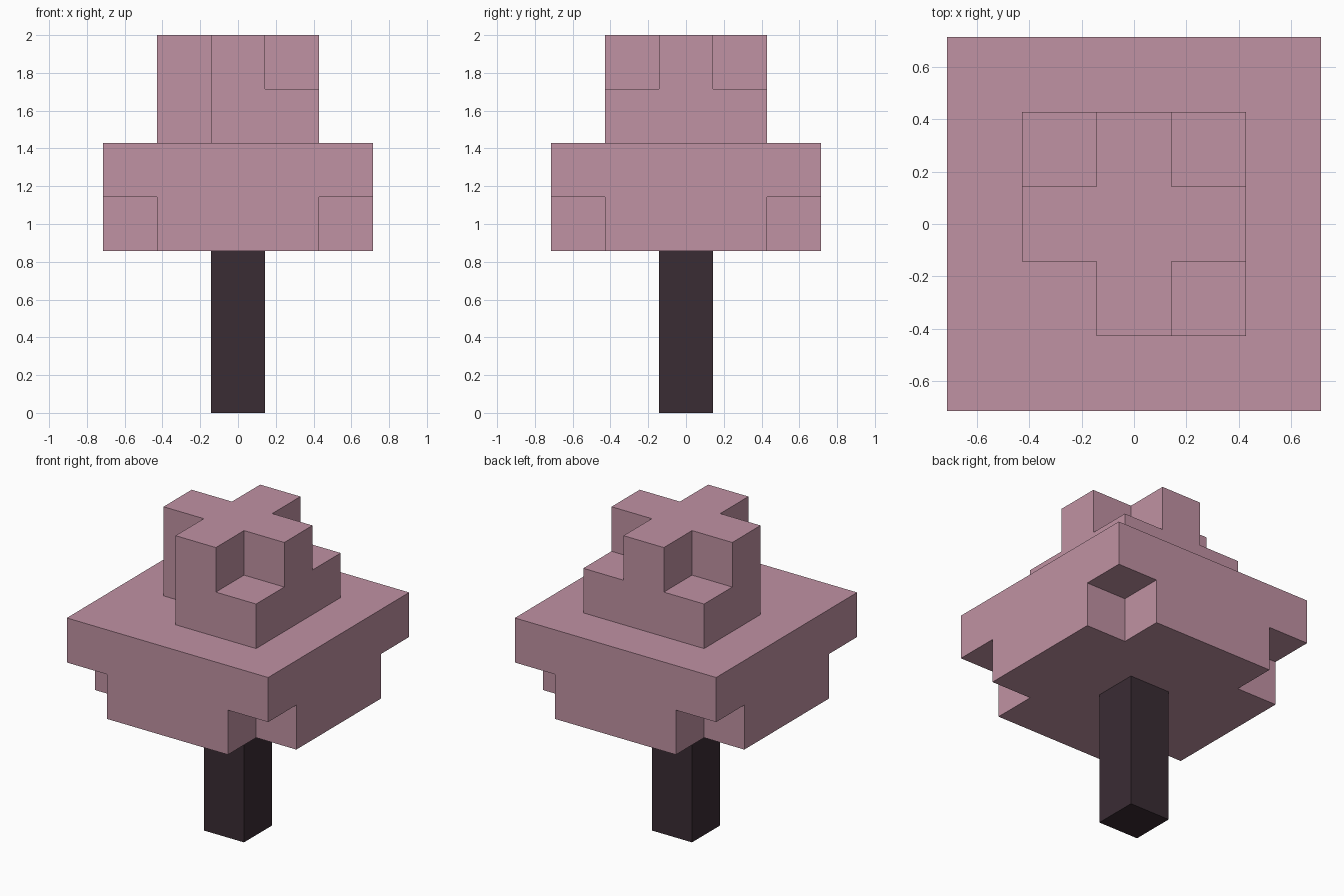
import bpy
import bmesh
from mathutils import Vector

cube = bpy.data.objects.get("Cube")
if cube:
    bpy.data.objects.remove(cube, do_unlink=True)

BLOCK = 2 / 7  # the tree is seven blocks tall


def make_material(name, color):
    mat = bpy.data.materials.new(name)
    mat.use_nodes = True
    mat.diffuse_color = color
    mat.node_tree.nodes["Principled BSDF"].inputs["Base Color"].default_value = color
    return mat


def layer(half, z, corners=()):
    """Square layer of blocks; only the listed corners are kept."""
    span = range(-half, half + 1)
    return {(x, y, z) for x in span for y in span
            if not (half and abs(x) == abs(y) == half)
            or (x // half, y // half) in corners}


def build_blocks(name, cells, occupied, mat):
    """Mesh the exposed sides of a set of blocks."""
    bm = bmesh.new()
    for cell in cells:
        center = Vector(cell) + Vector((0, 0, 0.5))
        for axis in range(3):
            for sign in (-1, 1):
                n = Vector((0, 0, 0))
                n[axis] = sign
                if tuple(int(c + d) for c, d in zip(cell, n)) in occupied:
                    continue
                u = Vector((0, 0, 0))
                u[(axis + 1) % 3] = 1
                v = n.cross(u)
                mid = center + n / 2
                ring = (-u - v, u - v, u + v, v - u)
                bm.faces.new([bm.verts.new((mid + r / 2) * BLOCK) for r in ring])
    bmesh.ops.remove_doubles(bm, verts=bm.verts[:], dist=BLOCK / 100)
    mesh = bpy.data.meshes.new(name)
    bm.to_mesh(mesh)
    bm.free()
    mesh.materials.append(mat)
    obj = bpy.data.objects.new(name, mesh)
    bpy.context.collection.objects.link(obj)
    return obj


blossom = make_material("dusty pink", (0.527, 0.287, 0.366, 1))
bark = make_material("dark bark", (0.042, 0.025, 0.034, 1))

ALL = {(-1, -1), (1, -1), (-1, 1), (1, 1)}

# Trunk: a single column of blocks
trunk = layer(0, 0) | layer(0, 1) | layer(0, 2)

# Canopy: wide notched base, full slab, crown lacking one corner, cross-shaped top
canopy = (layer(2, 3) | layer(2, 4, ALL)
          | layer(1, 5, ALL - {(-1, -1)}) | layer(1, 6))

occupied = trunk | canopy
build_blocks("trunk", trunk, occupied, bark)
build_blocks("canopy", canopy, occupied, blossom)
